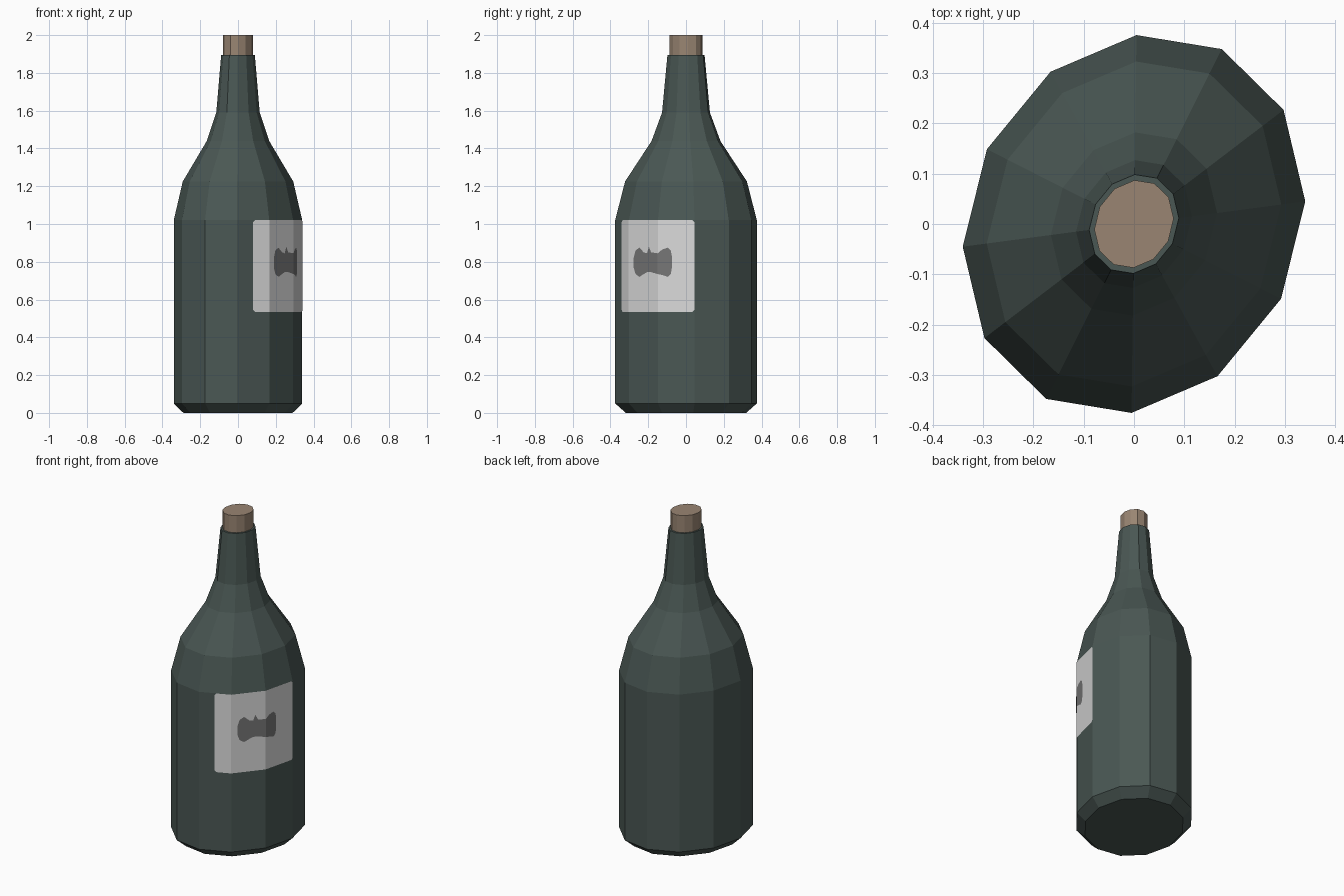
import bpy, math
from mathutils import Vector

if "Cube" in bpy.data.objects:
    bpy.data.objects.remove(bpy.data.objects["Cube"])

# Skewed oval cross-section: 12 points from two axis vectors
A, B, SIDES = Vector((0.34, 0.045)), Vector((0.005, 0.375)), 12


def section(k, s=1.0):
    a = 2 * math.pi * k / SIDES
    return (A * math.cos(a) + B * math.sin(a)) * s


def material(name, rgb):
    m = bpy.data.materials.new(name)
    m.diffuse_color = (*rgb, 1)
    m.use_nodes = True
    m.node_tree.nodes["Principled BSDF"].inputs["Base Color"].default_value = m.diffuse_color
    return m


def make(name, verts, faces, mat):
    me = bpy.data.meshes.new(name)
    me.from_pydata(verts, [], faces)
    me.materials.append(mat)
    ob = bpy.data.objects.new(name, me)
    bpy.context.collection.objects.link(ob)
    return ob


def loft(name, profile, mat):
    """Stack scaled sections (scale, z) and cap both ends."""
    n = SIDES
    verts = [(*section(k, s), z) for s, z in profile for k in range(n)]
    faces = [(r * n + k, r * n + (k + 1) % n, (r + 1) * n + (k + 1) % n, (r + 1) * n + k)
             for r in range(len(profile) - 1) for k in range(n)]
    faces.append(tuple(reversed(range(n))))
    faces.append(tuple(range(len(verts) - n, len(verts))))
    return make(name, verts, faces, mat)


def on_side(y, s):
    """Point of the right-hand body wall at a given y."""
    for k in (-3, -2, -1):
        p, q = section(k), section(k + 1)
        if p.y <= y <= q.y + 1e-6:
            return p.lerp(q, (y - p.y) / (q.y - p.y)) * s
    return section(0, s)


def patch(name, columns, s, mat):
    """Thin sheet wrapped on the wall from columns (y, low z, high z)."""
    verts = []
    for y, lo, hi in columns:
        p = on_side(y, s)
        verts += [(p.x, p.y, lo), (p.x, p.y, hi)]
    faces = [(2 * i, 2 * i + 2, 2 * i + 3, 2 * i + 1) for i in range(len(columns) - 1)]
    return make(name, verts, faces, mat)


glass = material("dark green glass", (0.068, 0.096, 0.088))
cork_mat = material("cork brown", (0.32, 0.235, 0.17))
paper = material("label paper", (0.70, 0.70, 0.70))
ink = material("label grey", (0.18, 0.18, 0.18))

# Bottle body, shoulder and neck
loft("bottle", [(0.85, 0), (1, 0.05), (1, 1.02), (0.86, 1.225), (0.485, 1.44),
                (0.338, 1.59), (0.262, 1.895)], glass)

# Cork
loft("cork", [(0.232, 1.85), (0.232, 2.0)], cork_mat)

# Paper label with clipped corners, bent at the wall edges
lo, hi = 0.535, 1.02
patch("label", [(-0.339, lo + .01, hi - .01), (-0.335, lo, hi), (section(-2).y, lo, hi),
                (section(-1).y, lo, hi), (0.035, lo, hi), (section(0).y, lo + .01, hi - .01)],
      1.004, paper)

# Plain two-lobed blot on the label
patch("label_blot", [(-0.275, .77, .82), (-0.265, .735, .86), (-0.245, .72, .875),
                     (-0.222, .735, .85), (-0.205, .745, .845), (-0.195, .745, .88),
                     (-0.183, .745, .85), (section(-1).y, .735, .845), (-0.125, .73, .865),
                     (-0.095, .72, .875), (-0.080, .735, .86), (-0.074, .77, .83)],
      1.008, ink)
